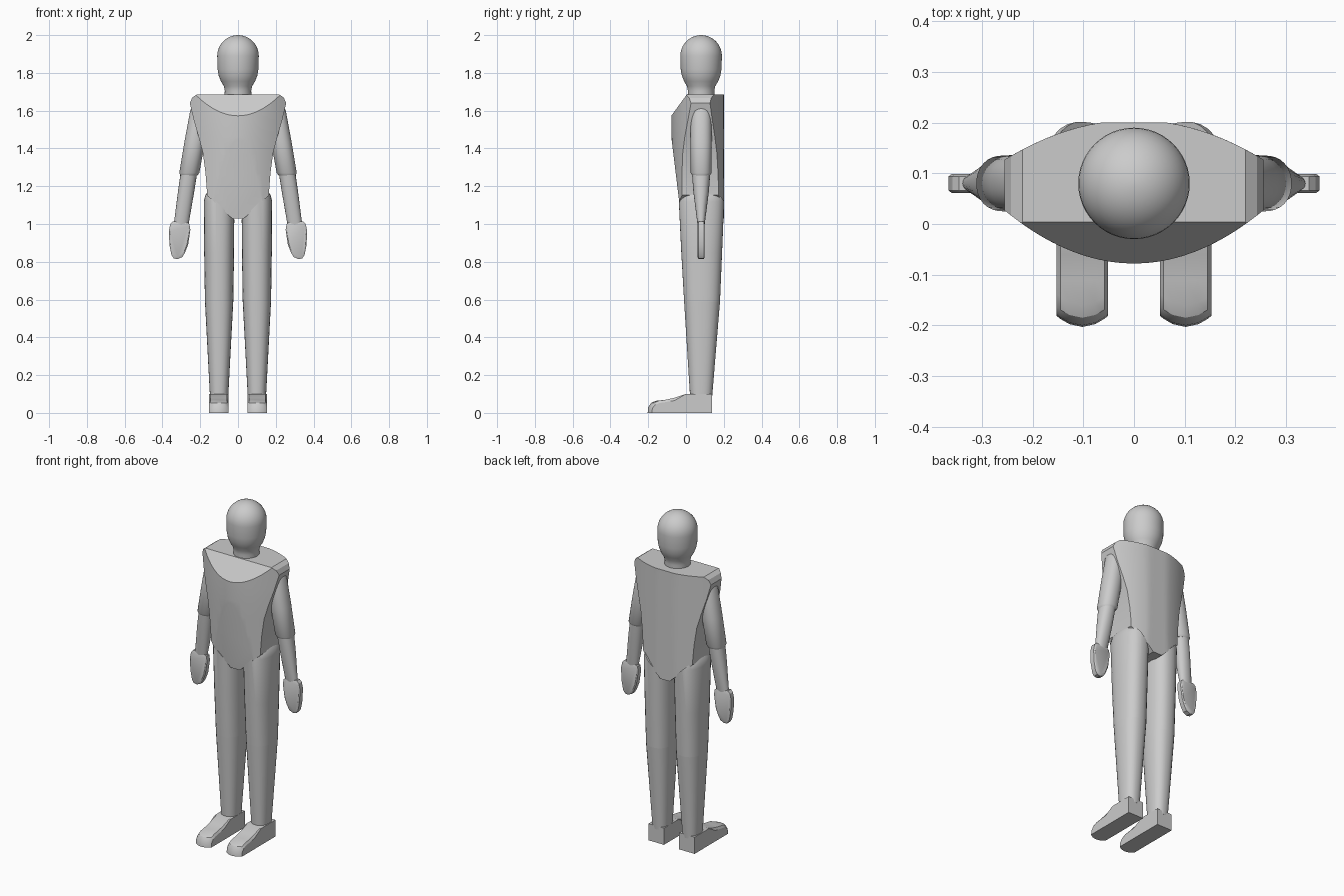
import bpy, bmesh
from math import sin, cos, pi, radians, sqrt
from mathutils import Vector

if "Cube" in bpy.data.objects:
    bpy.data.objects.remove(bpy.data.objects["Cube"])


def finish(name, bm, angle=30):
    bmesh.ops.recalc_face_normals(bm, faces=bm.faces)
    me = bpy.data.meshes.new(name)
    bm.to_mesh(me)
    bm.free()
    ob = bpy.data.objects.new(name, me)
    bpy.context.collection.objects.link(ob)
    bpy.ops.object.select_all(action='DESELECT')
    ob.select_set(True)
    bpy.context.view_layer.objects.active = ob
    bpy.ops.object.shade_smooth_by_angle(angle=radians(angle))
    return ob


def loft(rings):
    """Skin a stack of equal-length point loops and cap both ends."""
    bm = bmesh.new()
    rows = [[bm.verts.new(p) for p in r] for r in rings]
    n = len(rows[0])
    for a, b in zip(rows, rows[1:]):
        for i in range(n):
            j = (i + 1) % n
            bm.faces.new((a[i], a[j], b[j], b[i]))
    bm.faces.new(rows[0])
    bm.faces.new(rows[-1])
    return bm


def cut(bm, point, normal):
    """Slice off everything on the normal's side and close the hole."""
    bmesh.ops.bisect_plane(bm, geom=bm.verts[:] + bm.edges[:] + bm.faces[:],
                           plane_co=point, plane_no=normal, clear_outer=True)
    bmesh.ops.holes_fill(bm, edges=[e for e in bm.edges if e.is_boundary], sides=0)


def oval(cx, cy, z, rx, ry, power=2.0, n=32):
    """Horizontal superellipse loop."""
    pts = []
    for i in range(n):
        c, s = cos(2 * pi * i / n), sin(2 * pi * i / n)
        k = (abs(c) ** power + abs(s) ** power) ** (-1 / power)
        pts.append((cx + rx * k * c, cy + ry * k * s, z))
    return pts


CY = 0.08

# Head and neck
profile = [(0.072, 1.66), (0.07, 1.705), (0.075, 1.73), (0.09, 1.755),
           (0.102, 1.785), (0.108, 1.82)]
profile += [(0.11 * cos(a * pi / 20), 1.89 + 0.11 * sin(a * pi / 20)) for a in range(10)]
profile.append((0.004, 2.0))
finish("head", loft([oval(0, CY, z, r, r, n=48) for r, z in profile]), 40)

# Torso: lens-shaped section, narrowed at the sides, then planed
rings = []
for z, hw in [(1.0, .165), (1.18, .165), (1.27, .172), (1.376, .186), (1.46, .208),
              (1.55, .234), (1.64, .255), (1.668, .243), (1.685, .22)]:
    xs = [hw * (-1 + i / 10) for i in range(21)]
    front = [(x, -0.078 + 1.61 * x * x + max(0, 1.5 - z) * 0.04, z) for x in xs]
    back = [(x, min(0.2, 0.205 - 1.2 * x * x), z) for x in reversed(xs)]
    rings.append(front + back)
torso = loft(rings)
cut(torso, (0, -0.08, 1.57), (0, -0.11, 0.08))
cut(torso, (0, -0.074, 1.43), (0, -0.28, -0.034))
cut(torso, (0, 0, 1.028), (0, 0, -1))
for s in (-1, 1):
    cut(torso, (s * 0.03, 0, 1.028), (s * 0.125, 0, -0.135))
finish("torso", torso, 25)

for s, side in ((-1, "right"), (1, "left")):
    # Legs
    thigh = loft([oval(s * 0.1, 0.085, 0.59, 0.075, 0.095, 2.4),
                  oval(s * 0.1, 0.083, 0.85, 0.079, 0.108, 2.4),
                  oval(s * 0.1, 0.082, 1.12, 0.081, 0.12, 2.4),
                  oval(s * 0.1, 0.082, 1.15, 0.074, 0.114, 2.4),
                  oval(s * 0.1, 0.082, 1.165, 0.064, 0.104, 2.4)])
    cut(thigh, (s * 0.03, 0, 1.035), (s * -0.13, 0, 0.132))
    finish(side + "_thigh", thigh)
    finish(side + "_shin", loft([oval(s * 0.1, 0.08, 0.08, 0.048, 0.058, 2.4),
                                 oval(s * 0.1, 0.085, 0.59, 0.075, 0.095, 2.4)]))

    # Foot: side profile swept across the width, toe rounded in plan
    prof = [(0.137, 0), (0.137, 0.1), (0.0, 0.1), (-0.06, 0.08), (-0.11, 0.069),
            (-0.16, 0.064), (-0.185, 0.053), (-0.2, 0.03), (-0.203, 0)]
    rings = []
    for t in (-1, -0.85, -0.5, 0, 0.5, 0.85, 1):
        drop = 0.82 if abs(t) == 1 else 1
        rings.append([(s * 0.102 + t * 0.051,
                       y + (0.022 * t * t if y < -0.15 else 0),
                       z * (drop if y < 0 else 1)) for y, z in prof])
    finish(side + "_foot", loft(rings))

    # Upper arm with a domed shoulder
    a, b = Vector((s * 0.2, CY, 1.6)), Vector((s * 0.258, CY, 1.27))
    rings = []
    for t, k in ((1.04, 0.85), (1.0, 1), (0.5, 1.03), (0, 1), (-0.07, 0.88),
                 (-0.12, 0.65), (-0.15, 0.3)):
        p = a.lerp(b, t)
        rings.append(oval(p.x, CY, p.z, 0.053 * k, 0.055 * k, 2.2))
    finish(side + "_upper_arm", loft(rings), 40)

    # Forearm flattening toward the wrist
    finish(side + "_forearm", loft([oval(s * 0.257, CY, 1.29, 0.044, 0.05, 2.2),
                                    oval(s * 0.275, CY, 1.17, 0.043, 0.041, 2.2),
                                    oval(s * 0.302, CY, 0.99, 0.039, 0.018, 2.2)]))

    # Mitten hand
    outline = [(.252, .97), (.257, 1.0), (.275, 1.012), (.345, 1.014), (.358, 1.0),
               (.366, .965), (.363, .89), (.352, .835), (.34, .818), (.32, .814),
               (.295, .825), (.28, .85), (.264, .89)]
    rings = []
    for dy, k in ((-0.019, 0.88), (-0.014, 1), (0.014, 1), (0.019, 0.88)):
        rings.append([(s * (0.31 + (x - 0.31) * k), CY + dy, 0.915 + (z - 0.915) * k)
                      for x, z in outline])
    finish(side + "_hand", loft(rings))
